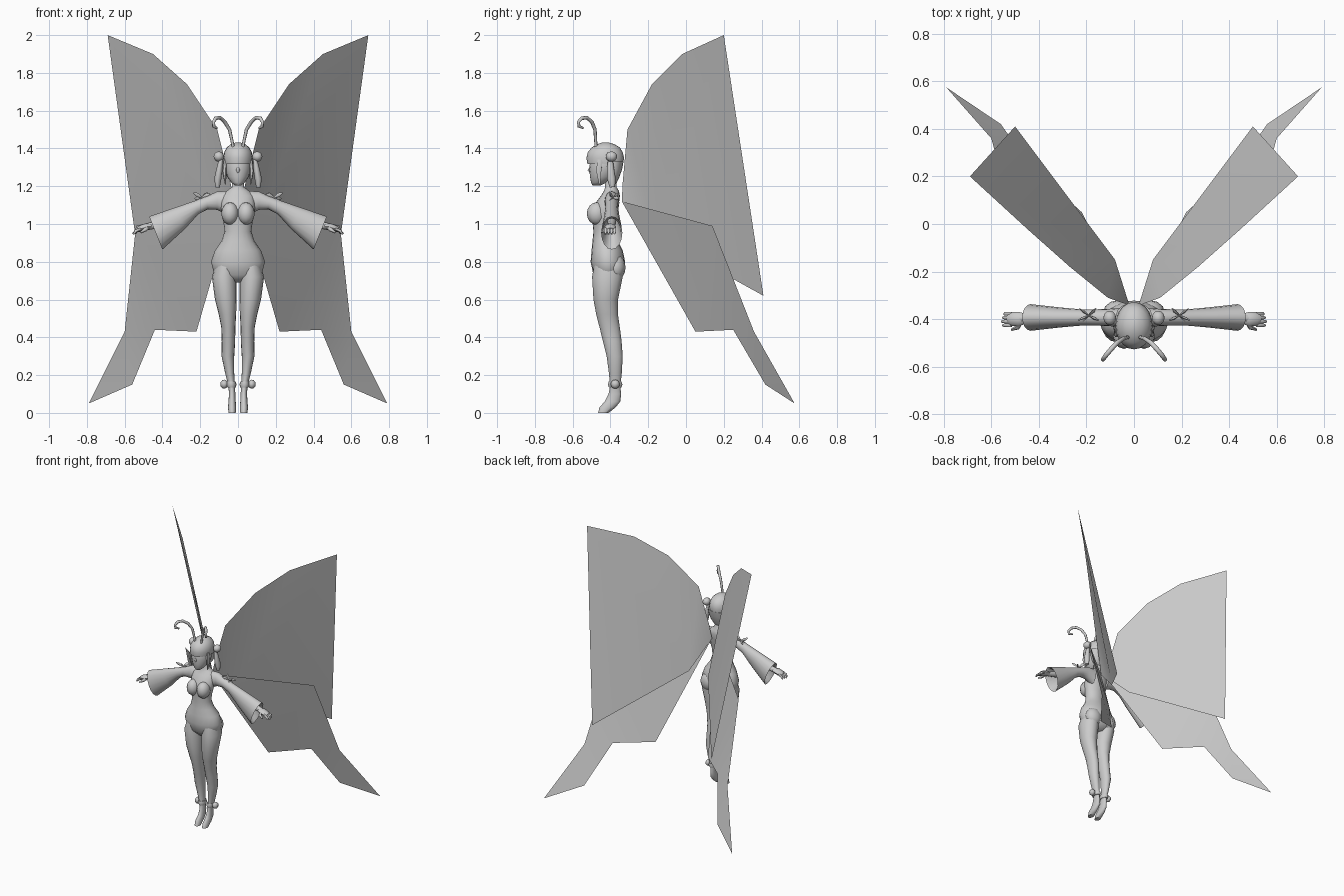
import bpy, bmesh, math
from mathutils import Vector as V

grey = bpy.data.materials.new("plain grey")
grey.diffuse_color = (0.6, 0.6, 0.6, 1)


def finish(name, bm, mirror=False, angle=60, recalc=True):
    if recalc:
        bmesh.ops.recalc_face_normals(bm, faces=bm.faces)
    me = bpy.data.meshes.new(name)
    bm.to_mesh(me)
    bm.free()
    me.materials.append(grey)
    ob = bpy.data.objects.new(name, me)
    bpy.context.collection.objects.link(ob)
    bpy.ops.object.select_all(action='DESELECT')
    ob.select_set(True)
    bpy.context.view_layer.objects.active = ob
    bpy.ops.object.shade_smooth_by_angle(angle=math.radians(angle))
    if mirror:
        ob.modifiers.new("mirror", 'MIRROR').use_mirror_merge = False
    return ob


def loft(name, rings, sides=16, mirror=False, angle=60):
    """Skin elliptical rings given as (centre, half axis, half axis)."""
    bm = bmesh.new()
    loops = []
    for c, a, b in rings:
        loops.append([bm.verts.new(V(c) + V(a) * math.cos(t) + V(b) * math.sin(t))
                      for t in (math.tau * i / sides for i in range(sides))])
    for lo, hi in zip(loops, loops[1:]):
        for i in range(sides):
            j = (i + 1) % sides
            bm.faces.new((lo[i], lo[j], hi[j], hi[i]))
    bm.faces.new(loops[0])
    bm.faces.new(loops[-1])
    return finish(name, bm, mirror, angle)


def upright(name, rows, **kw):
    """Loft from rows of (z, x min, x max, y front, y back)."""
    return loft(name, [(((x0 + x1) / 2, (y0 + y1) / 2, z), ((x1 - x0) / 2, 0, 0),
                        (0, (y1 - y0) / 2, 0)) for z, x0, x1, y0, y1 in rows], **kw)


def tube(name, pts, radii, sides=8, flat=1.0):
    """Mirrored tapered tube along a path."""
    pts = [V(p) for p in pts]
    rings = []
    side = None
    for i, (p, r) in enumerate(zip(pts, radii)):
        d = (pts[min(i + 1, len(pts) - 1)] - pts[max(i - 1, 0)]).normalized()
        if side is None:
            side = d.cross(V((0, 1, 0)) if abs(d.y) < 0.8 else V((1, 0, 0)))
        side = (side - d * side.dot(d)).normalized()
        rings.append((p, side * r, d.cross(side) * r * flat))
    return loft(name, rings, sides, mirror=True)


def ball(name, c, size, mirror=True, seg=12):
    bm = bmesh.new()
    bmesh.ops.create_uvsphere(bm, u_segments=seg, v_segments=seg // 2 + 2, radius=1)
    for v in bm.verts:
        v.co = V((v.co.x * size[0], v.co.y * size[1], v.co.z * size[2])) + V(c)
    return finish(name, bm, mirror)


def wing(name, pts, faces):
    bm = bmesh.new()
    vs = [bm.verts.new(p) for p in pts]
    for f in faces:
        bm.faces.new([vs[i] for i in f])
    return finish(name, bm, mirror=True, angle=30)


# Wings
wing("upper_wing", [(0.08, -0.15, 0.93), (0.50, 0.41, 0.62), (0.69, 0.20, 2.0), (0.45, -0.02, 1.9),
                    (0.27, -0.18, 1.74), (0.11, -0.31, 1.5), (0.04, -0.335, 1.22), (0.02, -0.34, 1.12)],
     [(0, i, i + 1) for i in range(1, 7)])
wing("lower_wing", [(0.02, -0.34, 1.12), (0.22, 0.05, 0.43), (0.44, 0.25, 0.44), (0.56, 0.42, 0.15),
                    (0.79, 0.575, 0.05), (0.60, 0.36, 0.43), (0.54, 0.14, 0.99)],
     [(0, 1, 6), (1, 2, 6), (2, 5, 6), (2, 3, 5), (3, 4, 5)])

# Torso and neck
torso = [(0.69, 0.06, -0.45, -0.37), (0.73, 0.125, -0.49, -0.335), (0.80, 0.143, -0.505, -0.322),
         (0.86, 0.122, -0.50, -0.335), (0.91, 0.087, -0.495, -0.36), (0.96, 0.071, -0.49, -0.377),
         (1.01, 0.077, -0.495, -0.375), (1.06, 0.088, -0.495, -0.365), (1.11, 0.09, -0.48, -0.355),
         (1.15, 0.085, -0.45, -0.35), (1.175, 0.06, -0.435, -0.355), (1.195, 0.032, -0.428, -0.367),
         (1.26, 0.028, -0.43, -0.372)]
upright("torso", [(z, -w, w, f, b) for z, w, f, b in torso], sides=20)
ball("bust", (0.042, -0.472, 1.055), (0.046, 0.053, 0.06))
ball("buttock", (0.065, -0.372, 0.77), (0.065, 0.052, 0.07))

# Legs and feet
upright("leg", [(0.82, 0.01, 0.11, -0.48, -0.34), (0.72, 0.007, 0.138, -0.497, -0.335),
                (0.6, 0.007, 0.122, -0.49, -0.36), (0.52, 0.01, 0.102, -0.475, -0.36),
                (0.45, 0.014, 0.088, -0.457, -0.35), (0.38, 0.015, 0.086, -0.44, -0.341),
                (0.30, 0.02, 0.087, -0.42, -0.335), (0.21, 0.02, 0.068, -0.408, -0.34),
                (0.14, 0.016, 0.05, -0.402, -0.348), (0.10, 0.014, 0.048, -0.41, -0.343),
                (0.06, 0.012, 0.05, -0.43, -0.348), (0.03, 0.01, 0.053, -0.458, -0.372),
                (0.0, 0.012, 0.05, -0.465, -0.41)], mirror=True)
upright("anklet", [(0.135, 0.012, 0.056, -0.408, -0.342), (0.15, 0.008, 0.062, -0.413, -0.337),
                   (0.165, 0.012, 0.058, -0.409, -0.341)], mirror=True)
ball("ankle_bead", (0.073, -0.375, 0.152), (0.021, 0.024, 0.024), seg=8)

# Arms with flared, hollow sleeves
sleeve = [((0.05, 1.175), (0.06, 1.05), 0.04), ((0.11, 1.172), (0.11, 1.075), 0.036),
          ((0.17, 1.145), (0.16, 1.078), 0.034), ((0.23, 1.122), (0.21, 1.052), 0.034),
          ((0.34, 1.085), (0.28, 0.975), 0.042), ((0.47, 1.04), (0.40, 0.865), 0.056),
          ((0.455, 1.03), (0.395, 0.88), 0.048), ((0.34, 1.06), (0.30, 1.0), 0.025)]
loft("sleeve", [(((t[0] + b[0]) / 2, -0.393, (t[1] + b[1]) / 2),
                 ((t[0] - b[0]) / 2, 0, (t[1] - b[1]) / 2), (0, w, 0)) for t, b, w in sleeve],
     mirror=True, angle=50)
tube("forearm", [(0.30, -0.393, 1.035), (0.42, -0.393, 1.0), (0.48, -0.397, 0.985)], [0.026, 0.021, 0.018])
tube("palm", [(0.46, -0.397, 0.988), (0.485, -0.40, 0.985), (0.515, -0.40, 0.975), (0.53, -0.40, 0.968)],
     [0.014, 0.019, 0.018, 0.013], flat=1.6)
for i in range(4):
    y = -0.426 + i * 0.016
    tube("finger", [(0.515, y, 0.975), (0.54, y, 0.963), (0.557 - abs(i - 1) * 0.006, y, 0.947)],
         [0.009, 0.009, 0.005], sides=6)
tube("thumb", [(0.475, -0.41, 0.985), (0.49, -0.435, 0.97), (0.515, -0.445, 0.955)],
     [0.01, 0.01, 0.005], sides=6)

# Small bows on the upper sleeves
for dx, dy, dz in ((-0.04, -0.02, 0.02), (0.045, -0.02, 0.025), (-0.03, 0.03, 0.025),
                   (0.04, 0.03, -0.005), (0.03, -0.035, -0.035)):
    c = V((0.19, -0.385, 1.14))
    d = V((dx, dy, dz))
    tube("bow_loop", [c, c + d * 0.6, c + d], [0.004, 0.011, 0.003], sides=6, flat=0.5)

# Head
head = [(1.205, 0.018, -0.495, -0.45), (1.22, 0.036, -0.503, -0.42), (1.25, 0.057, -0.508, -0.38),
        (1.29, 0.068, -0.512, -0.36), (1.33, 0.07, -0.508, -0.35), (1.38, 0.06, -0.49, -0.36)]
upright("head", [(z, -w, w, f, b) for z, w, f, b in head], sides=20)
tube("nose", [(0.0, -0.505, 1.305), (0.0, -0.512, 1.285), (0.0, -0.505, 1.27)], [0.004, 0.01, 0.004], sides=6)

# Hair: cap with fringe, nape, side buns and hanging locks
cap = [(1.318, 0.074, -0.522, -0.333), (1.35, 0.078, -0.527, -0.328), (1.38, 0.073, -0.52, -0.335),
       (1.405, 0.06, -0.5, -0.35), (1.423, 0.038, -0.47, -0.38), (1.432, 0.01, -0.44, -0.41)]
upright("hair_cap", [(z, -w, w, f, b) for z, w, f, b in cap], sides=20)
nape = [(1.215, 0.03, -0.405, -0.368), (1.25, 0.058, -0.42, -0.352), (1.29, 0.071, -0.43, -0.338),
        (1.33, 0.075, -0.43, -0.331)]
upright("hair_nape", [(z, -w, w, f, b) for z, w, f, b in nape], sides=16)
ball("hair_bun", (0.102, -0.395, 1.357), (0.027, 0.03, 0.027))
tube("hair_lock", [(0.09, -0.40, 1.345), (0.097, -0.40, 1.30), (0.107, -0.395, 1.24), (0.108, -0.39, 1.195)],
     [0.01, 0.015, 0.019, 0.012], flat=1.2)
tube("face_lock", [(0.066, -0.455, 1.34), (0.073, -0.462, 1.28), (0.066, -0.457, 1.21)],
     [0.012, 0.012, 0.003], sides=6, flat=1.3)

# Curled antennae
tube("antenna", [(0.022, -0.475, 1.39), (0.032, -0.478, 1.44), (0.045, -0.482, 1.50), (0.07, -0.498, 1.54),
                 (0.095, -0.525, 1.563), (0.118, -0.552, 1.56), (0.13, -0.57, 1.54), (0.128, -0.566, 1.517),
                 (0.112, -0.545, 1.508)],
     [0.008, 0.008, 0.009, 0.01, 0.01, 0.01, 0.009, 0.009, 0.006])
